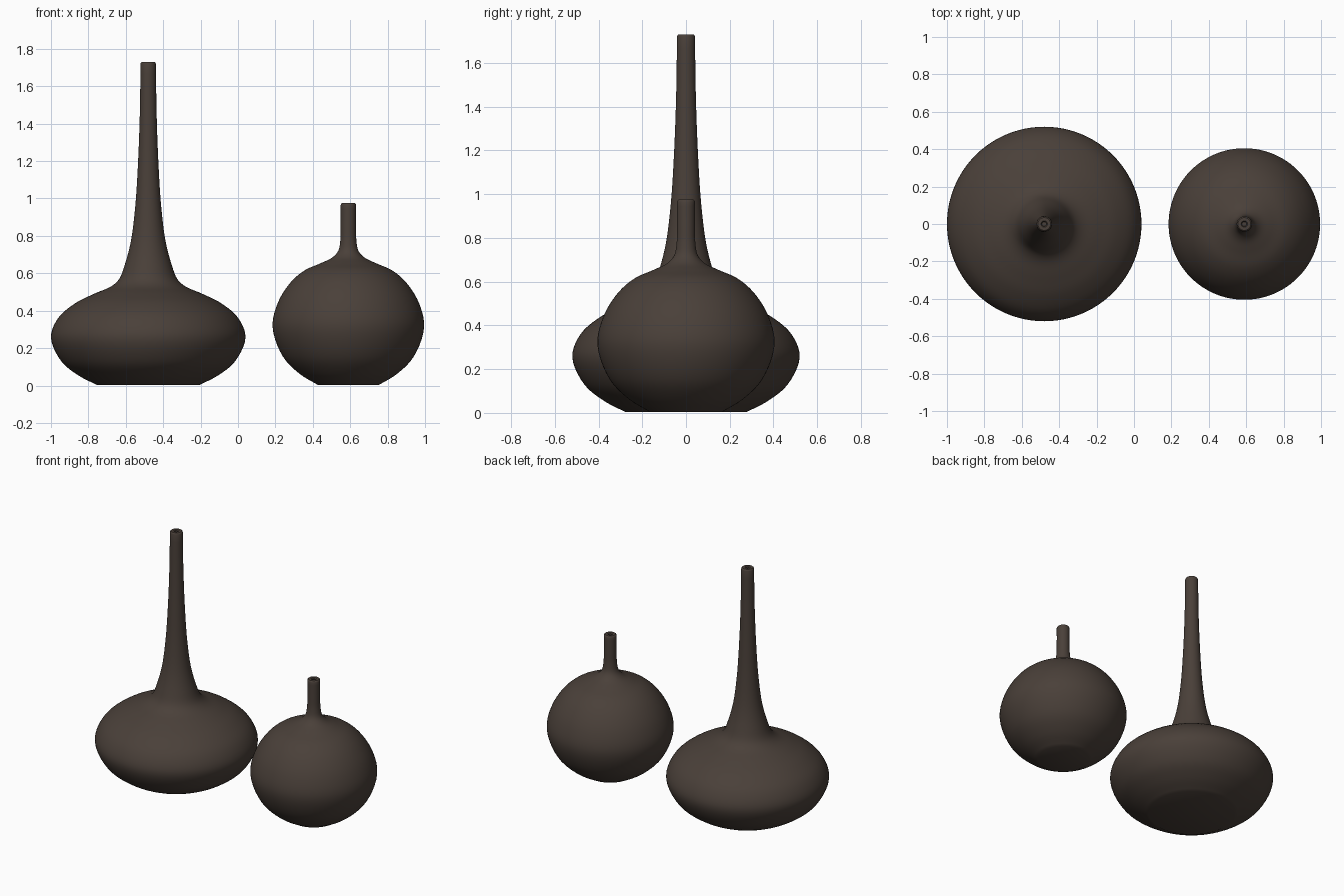
import bpy, bmesh, math

if "Cube" in bpy.data.objects:
    bpy.data.objects.remove(bpy.data.objects["Cube"])

clay = bpy.data.materials.new("dark brown clay")
clay.diffuse_color = (0.068, 0.051, 0.041, 1)
clay.use_nodes = True
clay.node_tree.nodes["Principled BSDF"].inputs["Base Color"].default_value = clay.diffuse_color


def smooth_profile(pts, steps=5):
    """Catmull-Rom curve through (radius, z) points, centripetal to avoid overshoot."""
    ext = [tuple(2 * a - b for a, b in zip(pts[0], pts[1]))] + pts
    ext.append(tuple(2 * a - b for a, b in zip(pts[-1], pts[-2])))
    out = []
    for i in range(1, len(ext) - 2):
        p = ext[i - 1:i + 3]
        t = [0.0]
        for j in range(3):
            t.append(t[-1] + math.sqrt(math.dist(p[j], p[j + 1])))

        def mix(a, b, ta, tb, u):
            return tuple(((tb - u) * m + (u - ta) * n) / (tb - ta) for m, n in zip(a, b))
        for k in range(steps):
            u = t[1] + (t[2] - t[1]) * k / steps
            a = [mix(p[j], p[j + 1], t[j], t[j + 1], u) for j in range(3)]
            b = [mix(a[j], a[j + 1], t[j], t[j + 2], u) for j in range(2)]
            out.append(mix(b[0], b[1], t[1], t[2], u))
    return out + [pts[-1]]


def vase(name, x, body, height, rim, sides=96):
    # outer wall, softly rounded lip, then a small bore in the neck
    prof = smooth_profile(body)
    prof += [(rim - 0.002, height - 0.004), (rim - 0.007, height),
             (0.017, height), (0.012, height - 0.005), (0.012, height - 0.03)]
    bm = bmesh.new()
    rings = []
    for r, z in prof:
        rings.append([bm.verts.new((r * math.cos(2 * math.pi * k / sides),
                                    r * math.sin(2 * math.pi * k / sides), z))
                      for k in range(sides)])
    for a, b in zip(rings, rings[1:]):
        for k in range(sides):
            n = (k + 1) % sides
            bm.faces.new((a[k], a[n], b[n], b[k]))
    # flat foot and bottom of the bore
    bm.faces.new(rings[0][::-1])
    bm.faces.new(rings[-1])
    bmesh.ops.recalc_face_normals(bm, faces=bm.faces)
    me = bpy.data.meshes.new(name)
    bm.to_mesh(me)
    bm.free()
    me.materials.append(clay)
    ob = bpy.data.objects.new(name, me)
    ob.location.x = x
    bpy.context.collection.objects.link(ob)
    bpy.ops.object.select_all(action='DESELECT')
    ob.select_set(True)
    bpy.context.view_layer.objects.active = ob
    bpy.ops.object.shade_smooth_by_angle(angle=math.radians(35))


# tall vase: wide squat body with a long tapering neck
vase("tall_vase", -0.48,
     [(0.275, 0.003), (0.375, 0.055), (0.465, 0.13), (0.52, 0.257), (0.482, 0.36),
      (0.39, 0.44), (0.29, 0.49), (0.195, 0.532), (0.155, 0.57), (0.124, 0.65),
      (0.093, 0.77), (0.07, 0.95), (0.055, 1.18), (0.045, 1.45), (0.041, 1.72)],
     1.73, 0.041)

# short vase: round body with a short straight neck
vase("short_vase", 0.59,
     [(0.163, 0.003), (0.26, 0.062), (0.35, 0.155), (0.405, 0.312), (0.378, 0.44),
      (0.31, 0.55), (0.235, 0.615), (0.15, 0.653), (0.085, 0.685), (0.054, 0.72),
      (0.043, 0.775), (0.041, 0.86), (0.041, 0.965)],
     0.975, 0.041)
